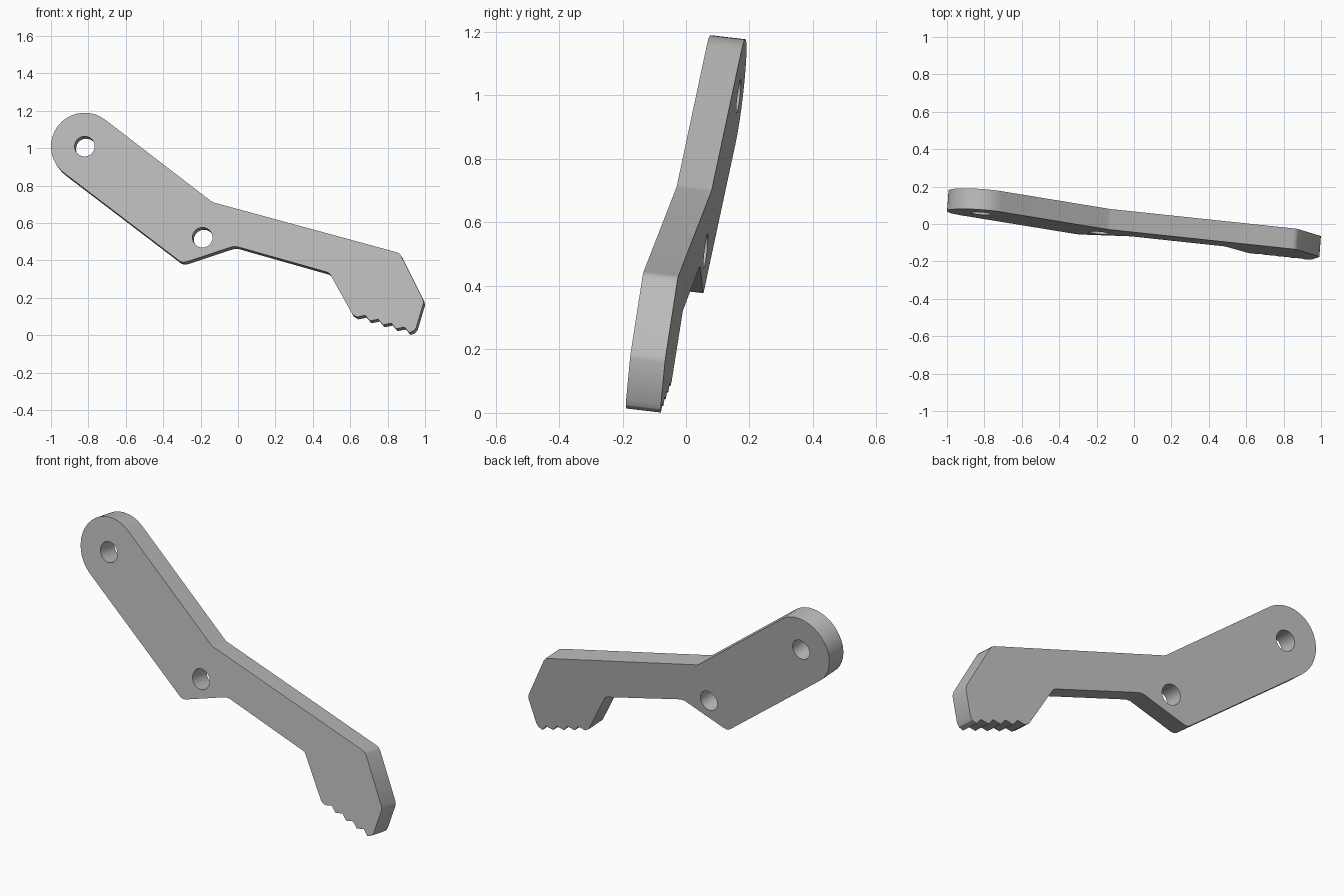
import bpy
import bmesh
import math
from mathutils import Vector

cube = bpy.data.objects.get("Cube")
if cube:
    bpy.data.objects.remove(cube, do_unlink=True)

# The plate leans: its front plane is y = BASE + SLOPE_X * x + SLOPE_Z * z
BASE, SLOPE_X, SLOPE_Z = -0.123, -0.074, 0.117
THICKNESS = 0.11
BACKWARD = Vector((-SLOPE_X, 1, -SLOPE_Z)) * THICKNESS

PIVOT = (-0.82, 1.01)
MIDDLE_HOLE = (-0.19, 0.523)


def on_plane(p):
    return Vector((p[0], BASE + SLOPE_X * p[0] + SLOPE_Z * p[1], p[1]))


def arc(centre, radius, start, sweep, steps):
    angles = [math.radians(start + sweep * i / steps) for i in range(steps + 1)]
    return [(centre[0] + radius * math.cos(a), centre[1] + radius * math.sin(a))
            for a in angles]


# Outline, counter-clockwise from the rounded end
outline = arc(PIVOT, 0.18, 53, 180, 18)
outline += [(-0.31, 0.395), (-0.295, 0.39), (-0.275, 0.393)]
outline += [(-0.03, 0.474), (-0.005, 0.474)]
outline += [(0.475, 0.338), (0.487, 0.332), (0.497, 0.318)]
outline += [(0.612, 0.112)]
# Jaw teeth
for i in range(4):
    x, z = 0.635 + 0.07 * i, 0.098 - 0.021 * i
    outline += [(x, z), (x + 0.045, z + 0.009)]
outline += [(0.915, 0.014), (0.94, 0.024), (0.953, 0.042)]
outline += [(0.991, 0.17), (0.99, 0.19)]
outline += [(0.87, 0.428), (0.86, 0.439), (0.845, 0.445), (-0.13, 0.71), (-0.145, 0.718)]

# Plate with two round holes
bm = bmesh.new()
edges = []
holes = [arc(c, 0.054, 0, 345, 23) for c in (PIVOT, MIDDLE_HOLE)]
for loop in [outline] + holes:
    verts = [bm.verts.new(on_plane(p)) for p in loop]
    edges += [bm.edges.new((a, b)) for a, b in zip(verts, verts[1:] + verts[:1])]
bmesh.ops.triangle_fill(bm, edges=edges, use_beauty=True)
extruded = bmesh.ops.extrude_face_region(bm, geom=bm.faces[:])["geom"]
moved = [g for g in extruded if isinstance(g, bmesh.types.BMVert)]
bmesh.ops.translate(bm, verts=moved, vec=BACKWARD)
bmesh.ops.recalc_face_normals(bm, faces=bm.faces[:])

mesh = bpy.data.meshes.new("lever_plate")
bm.to_mesh(mesh)
bm.free()
lever = bpy.data.objects.new("lever_plate", mesh)
bpy.context.collection.objects.link(lever)

# Plain grey
grey = bpy.data.materials.new("grey")
grey.use_nodes = True
colour = (0.5, 0.5, 0.5, 1)
grey.diffuse_color = colour
grey.node_tree.nodes["Principled BSDF"].inputs["Base Color"].default_value = colour
mesh.materials.append(grey)

bpy.ops.object.select_all(action="DESELECT")
lever.select_set(True)
bpy.context.view_layer.objects.active = lever
bpy.ops.object.shade_smooth_by_angle(angle=math.radians(30))
